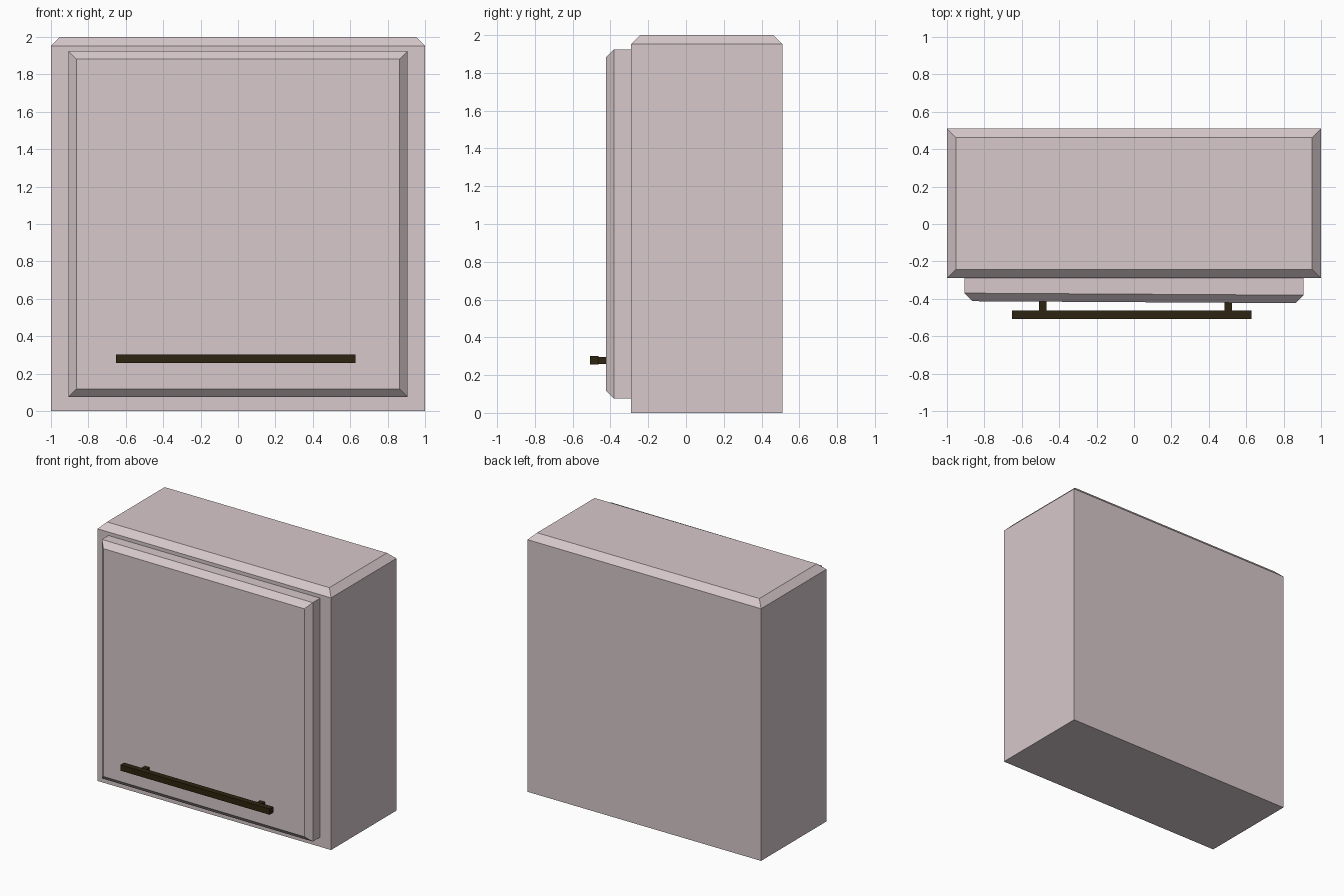
import bpy
import bmesh

if "Cube" in bpy.data.objects:
    bpy.data.objects.remove(bpy.data.objects["Cube"], do_unlink=True)


def make_material(name, rgb):
    mat = bpy.data.materials.new(name)
    mat.use_nodes = True
    mat.diffuse_color = (*rgb, 1)
    mat.node_tree.nodes["Principled BSDF"].inputs["Base Color"].default_value = (*rgb, 1)
    return mat


def make_box(name, low, high, mat, bevel=0, side=None, skew=0):
    """Box between two corners; chamfers the rim of one side, skews the front."""
    bm = bmesh.new()
    bmesh.ops.create_cube(bm, size=1)
    for v in bm.verts:
        v.co = [h if c > 0 else l for c, l, h in zip(v.co, low, high)]
    if side:
        axis, sign = side
        bm.normal_update()
        face = max(bm.faces, key=lambda f: f.normal[axis] * sign)
        bmesh.ops.bevel(bm, geom=list(face.edges), offset=bevel,
                        segments=1, affect='EDGES', clamp_overlap=True)
    # Slightly tilt the front half about the vertical axis
    middle = (low[1] + high[1]) / 2
    for v in bm.verts:
        if v.co.y < middle:
            v.co.y -= skew * v.co.x
    bmesh.ops.recalc_face_normals(bm, faces=bm.faces)
    mesh = bpy.data.meshes.new(name)
    bm.to_mesh(mesh)
    bm.free()
    mesh.materials.append(mat)
    obj = bpy.data.objects.new(name, mesh)
    bpy.context.collection.objects.link(obj)
    return obj


paint = make_material("pale mauve paint", (0.68, 0.58, 0.60))
metal = make_material("dark bronze", (0.027, 0.017, 0.005))

# Cabinet body with chamfered top rim
make_box("cabinet_body", (-1, -0.29, 0), (1, 0.51, 2), paint, 0.048, (2, 1))

# Door with chamfered front rim
make_box("door", (-0.907, -0.418, 0.075), (0.907, -0.285, 1.925), paint,
         0.043, (1, -1), 0.006)

# Bar handle on two posts
make_box("handle_bar", (-0.652, -0.508, 0.256), (0.627, -0.463, 0.301), metal)
for name, x in (("handle_post_right", -0.487), ("handle_post_left", 0.505)):
    make_box(name, (x - 0.02, -0.47, 0.26), (x + 0.02, -0.40, 0.296), metal)
